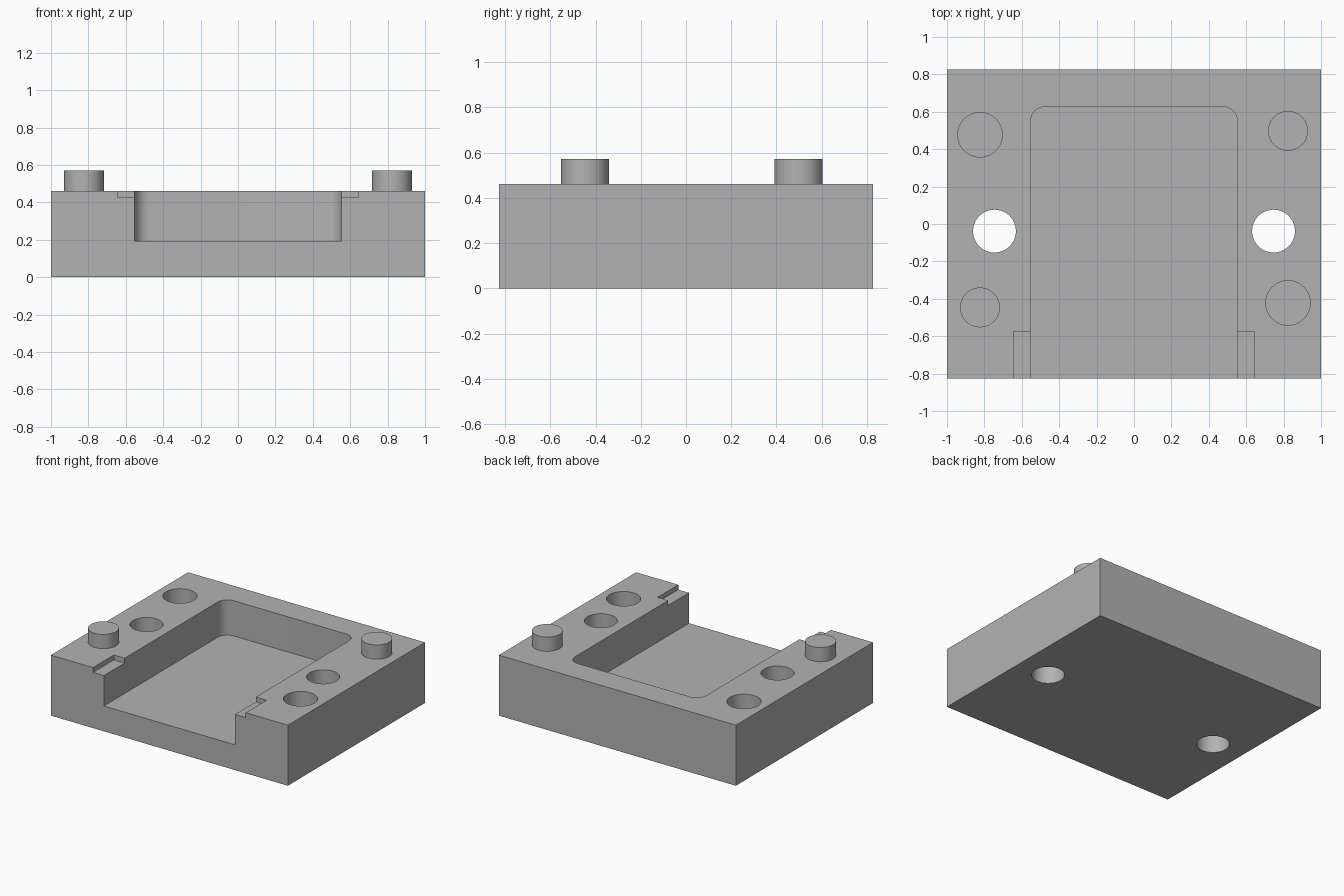
import bpy
import bmesh
from math import cos, sin, pi

if "Cube" in bpy.data.objects:
    bpy.data.objects.remove(bpy.data.objects["Cube"], do_unlink=True)

HALF_X, HALF_Y, TOP = 1.0, 0.827, 0.462
POCKET_X, POCKET_BACK, FLOOR, CORNER = 0.5535, 0.627, 0.193, 0.08
EXTRA = 0.1  # cutter overshoot past open faces

grey = bpy.data.materials.new("plain_grey")
grey.use_nodes = True
colour = (0.45, 0.45, 0.45, 1)
grey.diffuse_color = colour
grey.node_tree.nodes["Principled BSDF"].inputs["Base Color"].default_value = colour


def prism(name, outline, low, high):
    """Extrude a closed xy outline between two heights."""
    mesh = bpy.data.meshes.new(name)
    bm = bmesh.new()
    face = bm.faces.new([bm.verts.new((x, y, low)) for x, y in outline])
    moved = bmesh.ops.extrude_face_region(bm, geom=[face])["geom"]
    verts = [v for v in moved if isinstance(v, bmesh.types.BMVert)]
    bmesh.ops.translate(bm, verts=verts, vec=(0, 0, high - low))
    bmesh.ops.recalc_face_normals(bm, faces=bm.faces)
    bm.to_mesh(mesh)
    bm.free()
    mesh.materials.append(grey)
    obj = bpy.data.objects.new(name, mesh)
    bpy.context.collection.objects.link(obj)
    return obj


def arc(cx, cy, r, start, end, steps):
    angles = [start + (end - start) * i / steps for i in range(steps + 1)]
    return [(cx + r * cos(a), cy + r * sin(a)) for a in angles]


def circle(cx, cy, r):
    return arc(cx, cy, r, 0, 2 * pi, 64)[:-1]


def rect(x0, y0, x1, y1):
    return [(x0, y0), (x1, y0), (x1, y1), (x0, y1)]


def smooth(obj):
    bpy.ops.object.select_all(action="DESELECT")
    obj.select_set(True)
    bpy.context.view_layer.objects.active = obj
    bpy.ops.object.shade_smooth_by_angle(angle=pi / 6)


def cut(body, outline, low, high):
    """Subtract a prism from the body, then discard the cutter."""
    cutter = prism("cutter", outline, low, high)
    cutter.hide_render = True
    mod = body.modifiers.new("cut", "BOOLEAN")
    mod.operation = "DIFFERENCE"
    mod.solver = "EXACT"
    mod.object = cutter
    bpy.context.view_layer.objects.active = body
    bpy.ops.object.modifier_apply(modifier=mod.name)
    bpy.data.objects.remove(cutter, do_unlink=True)


# Base block
block = prism("block", rect(-HALF_X, -HALF_Y, HALF_X, HALF_Y), 0, TOP)

# Pocket, open to the front, with rounded back corners
cx, cy = POCKET_X - CORNER, POCKET_BACK - CORNER
front = -HALF_Y - EXTRA
pocket = [(-POCKET_X, front), (POCKET_X, front)]
pocket += arc(cx, cy, CORNER, 0, pi / 2, 10)
pocket += arc(-cx, cy, CORNER, pi / 2, pi, 10)
cut(block, pocket, FLOOR, TOP + EXTRA)

# Shallow ledges beside the pocket mouth
cut(block, rect(-0.6445, front, 0.6445, -0.576), 0.425, TOP + EXTRA)

# Bolt holes through the block, and blind sockets opposite the pegs
for side in (-1, 1):
    cut(block, circle(side * 0.746, -0.038, 0.1145), -EXTRA, TOP + EXTRA)
for x, y in ((-0.8235, 0.477), (0.8235, -0.422)):
    cut(block, circle(x, y, 0.119), TOP - 0.13, TOP + EXTRA)
smooth(block)

# Locating pegs
for name, x, y in (("right_front_peg", -0.8235, -0.446), ("left_back_peg", 0.8235, 0.498)):
    smooth(prism(name, circle(x, y, 0.1064), TOP, 0.571))
